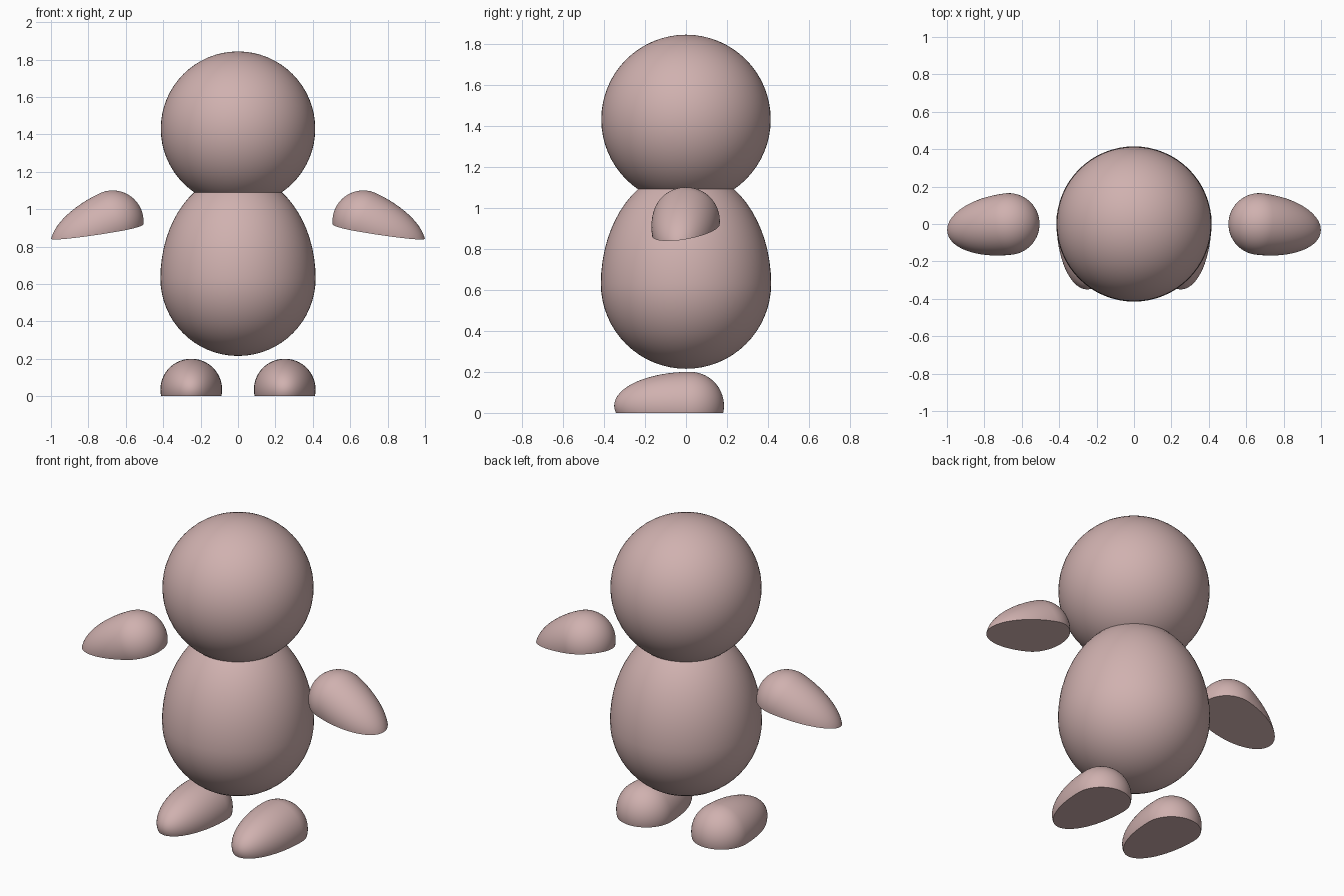
import bpy, bmesh
from math import radians
from mathutils import Matrix, Vector

if "Cube" in bpy.data.objects:
    bpy.data.objects.remove(bpy.data.objects["Cube"])

pink = bpy.data.materials.new("dusty pink")
pink.diffuse_color = (0.63, 0.44, 0.43, 1)
pink.use_nodes = True
pink.node_tree.nodes["Principled BSDF"].inputs["Base Color"].default_value = pink.diffuse_color


def egg(name, centre, radius, length, rot=Matrix(), cut=None):
    """Sphere with one half stretched along its axis, turned, and optionally cut flat."""
    bm = bmesh.new()
    bmesh.ops.create_uvsphere(bm, u_segments=64, v_segments=32, radius=radius)
    for v in bm.verts:
        if v.co.z > 0:
            v.co.z *= length / radius
    bmesh.ops.transform(bm, matrix=Matrix.Translation(centre) @ rot, verts=bm.verts)
    if cut:
        point, normal = cut
        res = bmesh.ops.bisect_plane(bm, geom=bm.verts[:] + bm.edges[:] + bm.faces[:],
                                     plane_co=point, plane_no=normal, clear_inner=True)
        rim = [e for e in res["geom_cut"] if isinstance(e, bmesh.types.BMEdge)]
        bmesh.ops.contextual_create(bm, geom=rim)
    bmesh.ops.recalc_face_normals(bm, faces=bm.faces)
    mesh = bpy.data.meshes.new(name)
    bm.to_mesh(mesh)
    bm.free()
    mesh.materials.append(pink)
    ob = bpy.data.objects.new(name, mesh)
    bpy.context.collection.objects.link(ob)
    bpy.ops.object.select_all(action='DESELECT')
    ob.select_set(True)
    bpy.context.view_layer.objects.active = ob
    bpy.ops.object.shade_smooth_by_angle(angle=radians(40))
    return ob


# Head and egg-shaped body
egg("head", (0, 0, 1.43), 0.413, 0.413)
egg("body", (0, 0, 0.63), 0.415, 0.558)

for side, s in (("left", -1), ("right", 1)):
    # Foot: egg pointing forward with a flat sole
    egg(side + "_foot", (s * 0.25, 0.02, 0.035), 0.165, 0.37,
        Matrix.Rotation(radians(90), 4, 'X'), ((0, 0, 0), (0, 0, 1)))
    # Arm: egg pointing outward and down, with a tilted flat underside
    turn = Matrix.Rotation(radians(-7 * s), 4, 'Z') @ Matrix.Rotation(radians(115 * s), 4, 'Y')
    egg(side + "_arm", (s * 0.67, 0, 0.935), 0.165, 0.36, turn,
        ((s * 0.7, 0, 0.89), Vector((s * 0.15, -0.12, 1)).normalized()))
